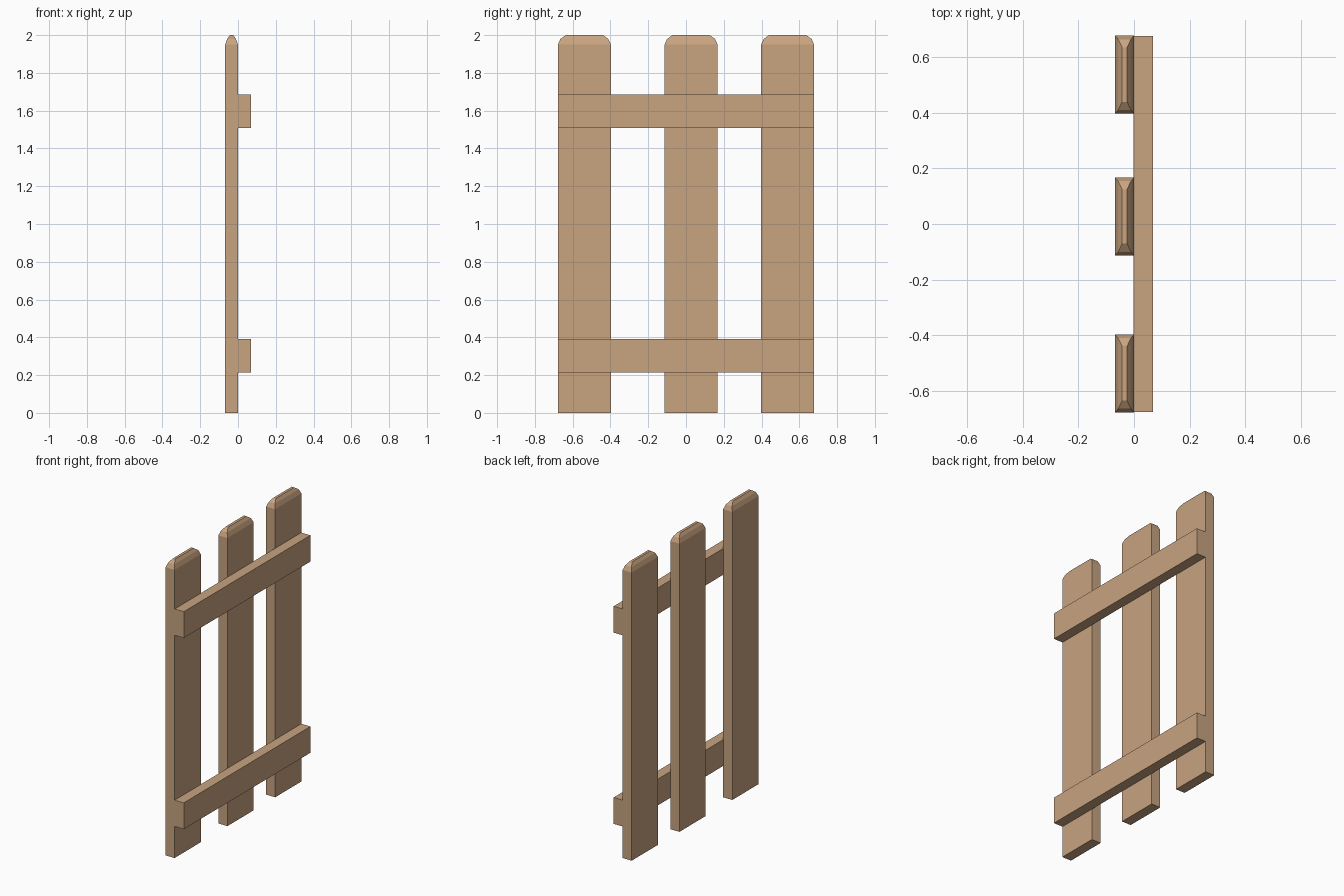
import bpy, bmesh

if "Cube" in bpy.data.objects:
    bpy.data.objects.remove(bpy.data.objects["Cube"])

wood = bpy.data.materials.new("tan_wood")
wood.diffuse_color = (0.578, 0.371, 0.216, 1)
wood.use_nodes = True
wood.node_tree.nodes["Principled BSDF"].inputs["Base Color"].default_value = wood.diffuse_color


def add_stack(name, rings):
    """Join rectangular rings (x0, x1, y0, y1, z) into a closed solid."""
    bm = bmesh.new()
    loops = []
    for x0, x1, y0, y1, z in rings:
        loops.append([bm.verts.new(p) for p in
                      ((x0, y0, z), (x1, y0, z), (x1, y1, z), (x0, y1, z))])
    for a, b in zip(loops, loops[1:]):
        for i in range(4):
            j = (i + 1) % 4
            bm.faces.new((a[i], a[j], b[j], b[i]))
    bm.faces.new(loops[0][::-1])
    bm.faces.new(loops[-1])
    mesh = bpy.data.meshes.new(name)
    bm.to_mesh(mesh)
    bm.free()
    mesh.materials.append(wood)
    obj = bpy.data.objects.new(name, mesh)
    bpy.context.collection.objects.link(obj)


# Upright pickets with a stepped, rounded-over top: (x inset, y inset, z)
PROFILE = [(0, 0, 0), (0, 0, 1.95), (0.011, 0.013, 1.98), (0.025, 0.042, 2.0)]
for label, yc in (("left", -0.538), ("middle", 0.027), ("right", 0.538)):
    add_stack(label + "_picket",
              [(-0.068 + dx, -dx, yc - 0.14 + dy, yc + 0.14 - dy, z)
               for dx, dy, z in PROFILE])

# Horizontal rails on the +x side
for label, z0, z1 in (("lower", 0.213, 0.391), ("upper", 1.507, 1.685)):
    add_stack(label + "_rail",
              [(-0.001, 0.068, -0.677, 0.677, z) for z in (z0, z1)])
